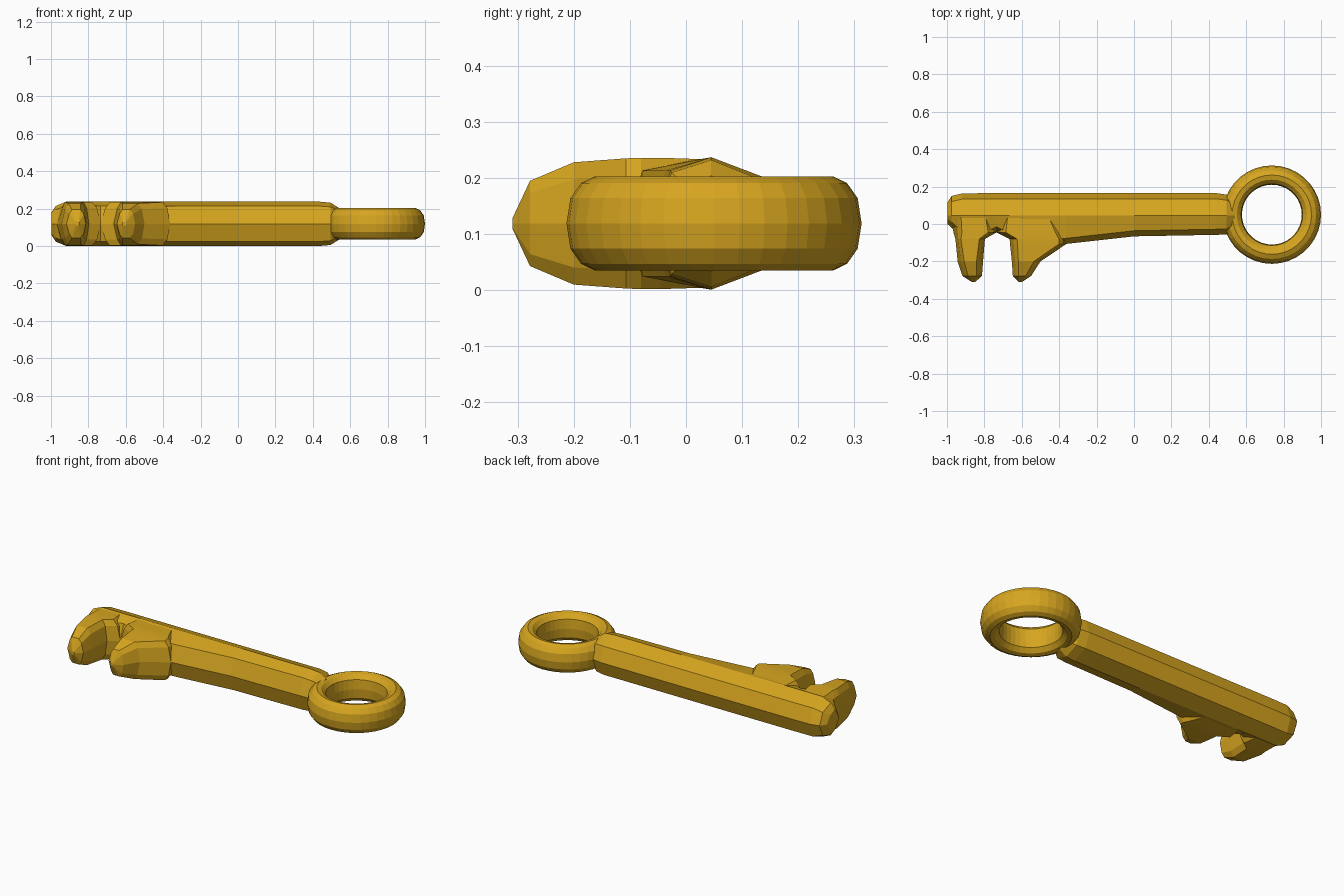
import bpy, bmesh, math

if "Cube" in bpy.data.objects:
    bpy.data.objects.remove(bpy.data.objects["Cube"])

MID = 0.119  # height of the horizontal symmetry plane

gold = bpy.data.materials.new("gold")
gold.diffuse_color = (0.68, 0.38, 0.014, 1)
gold.use_nodes = True
gold.node_tree.nodes["Principled BSDF"].inputs["Base Color"].default_value = gold.diffuse_color


def loft(name, rings, closed=False):
    """Skin a series of equal-length point rings; cap the ends unless closed."""
    bm = bmesh.new()
    vs = [[bm.verts.new(p) for p in r] for r in rings]
    n = len(vs[0])
    for i in range(len(vs) - (0 if closed else 1)):
        a, b = vs[i], vs[(i + 1) % len(vs)]
        for j in range(n):
            k = (j + 1) % n
            bm.faces.new((a[j], a[k], b[k], b[j]))
    if not closed:
        bm.faces.new(vs[0])
        bm.faces.new(vs[-1])
    bmesh.ops.recalc_face_normals(bm, faces=bm.faces)
    me = bpy.data.meshes.new(name)
    bm.to_mesh(me)
    bm.free()
    me.materials.append(gold)
    ob = bpy.data.objects.new(name, me)
    bpy.context.collection.objects.link(ob)
    return ob


def shaft_ring(x, back, front, h):
    """Eight-sided shaft section with a ridge on top and bottom."""
    top = [(back, 0), (back - .03, .71 * h), (.045, h), (front + .03, .8 * h), (front, 0)]
    pts = top + [(y, -z) for y, z in top[-2:0:-1]]
    return [(x, y, MID + z) for y, z in pts]


def tooth_ring(y, x0, x1, h, c):
    """Eight-sided tooth section, flat on top, chamfered at the sides."""
    top = [(x0, 0), (x0 + c * .5, .72 * h), (x0 + c, h), (x1 - c, h), (x1 - c * .4, .72 * h), (x1, 0)]
    pts = top + [(x, -z) for x, z in top[-2:0:-1]]
    return [(x, y, MID + z) for x, z in pts]


# Shaft, from the ring end to the rounded far end
key = loft("key", [shaft_ring(*s) for s in [
    (.54, .13, -.03, .085), (.495, .157, -.056, .113), (.44, .165, -.058, .118),
    (0, .165, -.066, .118), (-.36, .165, -.106, .118), (-.6, .165, -.12, .118),
    (-.665, .165, -.078, .118), (-.735, .165, -.045, .118), (-.8, .165, -.078, .118),
    (-.92, .163, -.07, .118), (-.975, .15, -.02, .095), (-.998, .115, .0, .06)]])

# Two teeth of the bit
end_tooth = loft("end_tooth", [tooth_ring(*s) for s in [
    (.045, -.985, -.735, .114, .06), (-.045, -.965, -.735, .117, .045),
    (-.08, -.955, -.797, .117, .03), (-.2, -.943, -.807, .109, .035),
    (-.278, -.917, -.813, .076, .03), (-.309, -.868, -.848, .01, .004)]])
inner_tooth = loft("inner_tooth", [tooth_ring(*s) for s in [
    (.045, -.735, -.4, .114, .06), (-.045, -.735, -.37, .117, .05),
    (-.08, -.665, -.362, .117, .04), (-.107, -.663, -.362, .116, .04),
    (-.2, -.653, -.5, .109, .035),
    (-.278, -.648, -.55, .076, .03), (-.309, -.618, -.598, .01, .004)]])

# Ring handle: rounded band profile swept around its centre
half = [(.263, 0), (.256, .045), (.237, .072), (.212, .084), (.187, .078), (.165, .055), (.16, 0)]
profile = half + [(r, -z) for r, z in half[-2:0:-1]]
N = 36
ring = loft("ring", [[(.737 + r * math.cos(2 * math.pi * i / N), .05 + r * math.sin(2 * math.pi * i / N), MID + z)
                      for r, z in profile] for i in range(N)], closed=True)

# Fuse everything into one solid
bpy.context.view_layer.objects.active = key
for part in (end_tooth, inner_tooth, ring):
    mod = key.modifiers.new("join", 'BOOLEAN')
    mod.operation = 'UNION'
    mod.solver = 'EXACT'
    mod.object = part
    bpy.ops.object.modifier_apply(modifier=mod.name)
    bpy.data.objects.remove(part)
